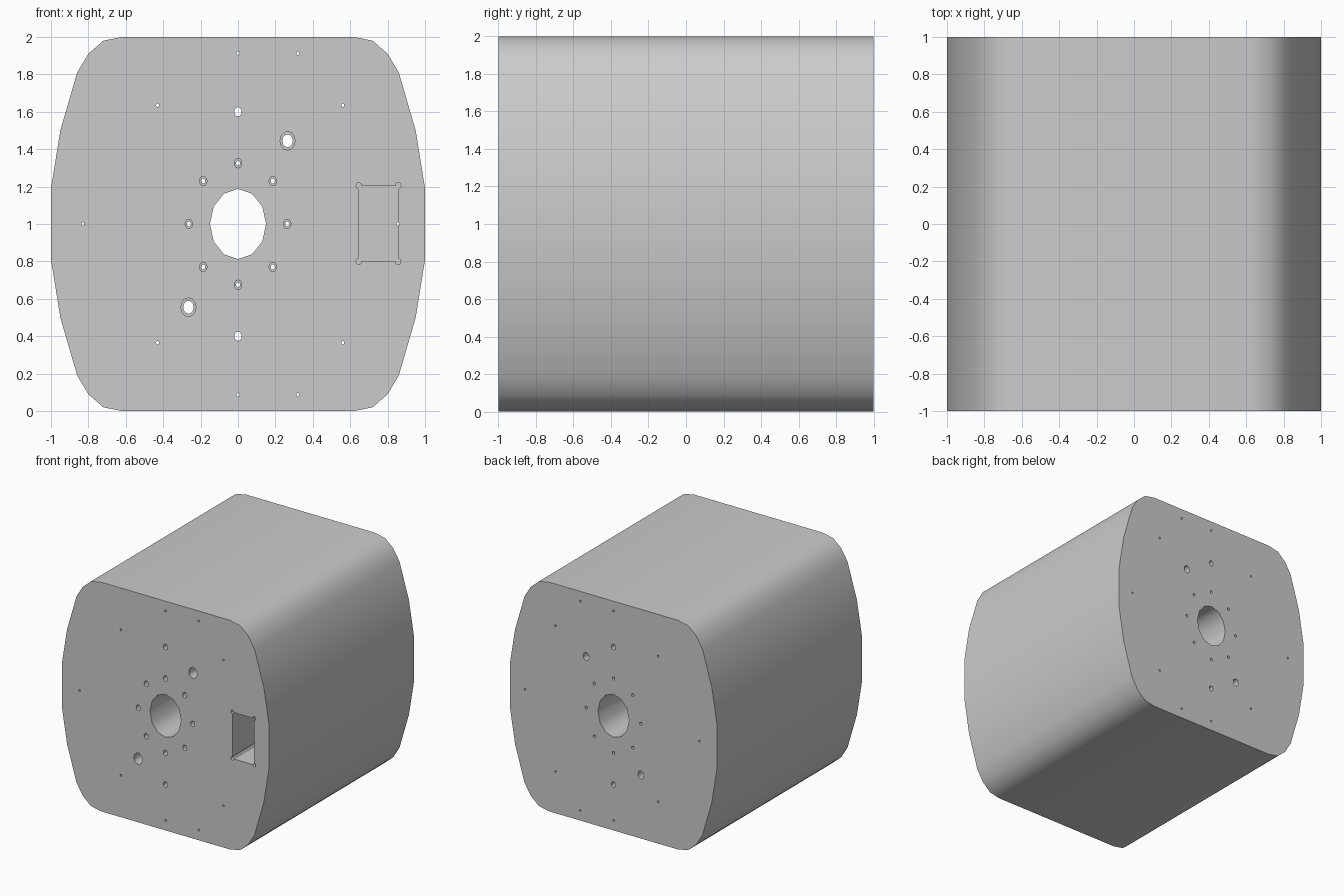
import bpy
import bmesh
from math import cos, sin, pi, radians

cube = bpy.data.objects.get("Cube")
if cube:
    bpy.data.objects.remove(cube, do_unlink=True)

MID = 1.0      # height of the centre axis
TALL = 1.25    # holes are taller than wide by this factor
FRONT, BACK = -1.0, 1.0
OVER = 0.1     # how far cutters reach past the faces


def add_loft(bm, rings):
    """Skin a closed solid through rings of (x, y, z) points with equal counts."""
    loops = [[bm.verts.new(p) for p in ring] for ring in rings]
    n = len(loops[0])
    for a, b in zip(loops, loops[1:]):
        for i in range(n):
            j = (i + 1) % n
            bm.faces.new((a[i], a[j], b[j], b[i]))
    bm.faces.new(loops[0][::-1])
    bm.faces.new(loops[-1])


def oval(x, y, z, r, sides):
    turns = [2 * pi * i / sides for i in range(sides)]
    return [(x + r * cos(t), y, z + r * TALL * sin(t)) for t in turns]


def add_drill(bm, x, z, r, sides=12, start=FRONT - OVER, end=BACK + OVER):
    add_loft(bm, [oval(x, start, z, r, sides), oval(x, end, z, r, sides)])


def add_step_drill(bm, x, z, r_wide, r_narrow, step_y=0.0):
    """Counterbored hole: wide at the front, narrow through to the back."""
    steps = [(FRONT - OVER, r_wide), (step_y, r_wide),
             (step_y, r_narrow), (BACK + OVER, r_narrow)]
    add_loft(bm, [oval(x, y, z, r, 12) for y, r in steps])


def make_object(bm, name):
    bmesh.ops.recalc_face_normals(bm, faces=bm.faces)
    mesh = bpy.data.meshes.new(name)
    bm.to_mesh(mesh)
    bm.free()
    obj = bpy.data.objects.new(name, mesh)
    bpy.context.collection.objects.link(obj)
    return obj


# Body: rounded outline, one quarter mirrored round, extruded front to back
quarter = [(1.0, 0.19), (0.95, 0.5), (0.86, 0.81),
           (0.8, 0.91), (0.72, 0.98), (0.62, 1.0)]
half = quarter + [(-x, z) for x, z in reversed(quarter)]
outline = half + [(-x, -z) for x, z in half]
bm = bmesh.new()
add_loft(bm, [[(x, y, MID + z) for x, z in outline] for y in (FRONT, BACK)])
body = make_object(bm, "body")

# Hole cutters
bm = bmesh.new()
add_drill(bm, 0, MID, 0.15)
for side in (1, -1):
    add_step_drill(bm, side * 0.265, MID + side * 0.445, 0.04, 0.028)
    add_drill(bm, 0, MID + side * 0.6, 0.02)
    # Small pin holes in rows above and below the centre
    for x, dz in ((0, 0.913), (0.32, 0.913), (-0.43, 0.635), (0.56, 0.635)):
        add_drill(bm, x, MID + side * dz, 0.008, 8)
add_drill(bm, -0.83, MID, 0.008, 8)
add_drill(bm, 0.855, MID, 0.008, 8)

# Ring of eight bolt holes
for i in range(8):
    t = i * pi / 4
    add_step_drill(bm, 0.263 * cos(t), MID + 0.325 * sin(t), 0.02, 0.011)
holes = make_object(bm, "hole_cutter")

# Pocket cutter with relieved corners
left, right, low, high, floor = 0.645, 0.857, 0.8, 1.205, 0.0
bm = bmesh.new()
corners = [(left, low), (right, low), (right, high), (left, high)]
add_loft(bm, [[(x, y, z) for x, z in corners] for y in (FRONT - OVER, floor)])
pocket = make_object(bm, "pocket_cutter")
bm = bmesh.new()
for x, z in corners:
    add_drill(bm, x, z, 0.014, 10, end=floor - 0.001)
reliefs = make_object(bm, "relief_cutter")

# Cut the body, then drop the cutters
for cutter in (pocket, reliefs, holes):
    cutter.hide_render = True
    mod = body.modifiers.new(cutter.name, 'BOOLEAN')
    mod.operation = 'DIFFERENCE'
    mod.solver = 'EXACT'
    mod.object = cutter
depsgraph = bpy.context.evaluated_depsgraph_get()
cut_mesh = bpy.data.meshes.new_from_object(body.evaluated_get(depsgraph))
body.modifiers.clear()
body.data = cut_mesh
for cutter in (pocket, reliefs, holes):
    bpy.data.objects.remove(cutter, do_unlink=True)

# Smooth the rounded sides and bores, keep the face edges sharp
bpy.ops.object.select_all(action='DESELECT')
body.select_set(True)
bpy.context.view_layer.objects.active = body
bpy.ops.object.shade_smooth_by_angle(angle=radians(50))
